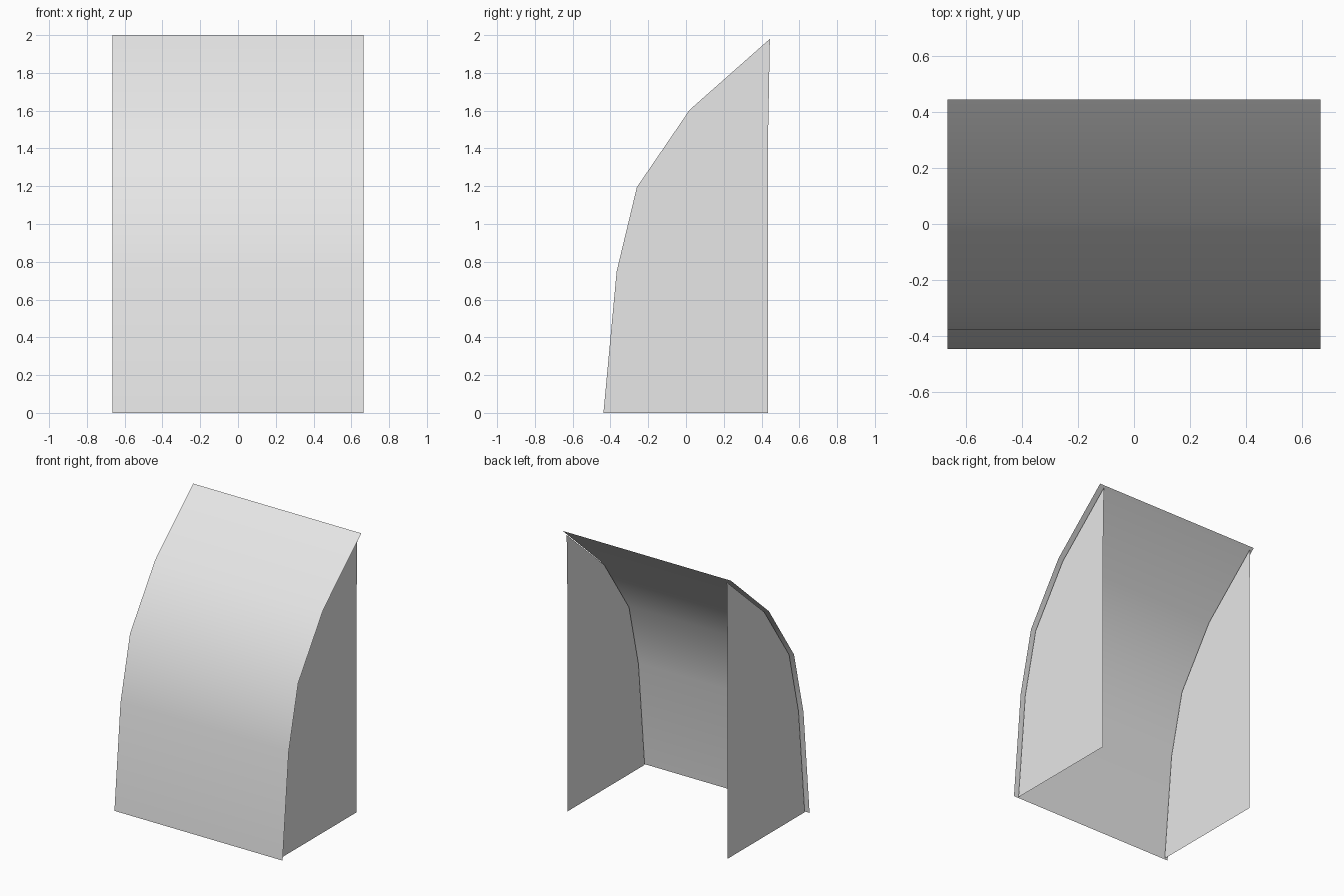
import bpy
import bmesh

cube = bpy.data.objects.get("Cube")
if cube:
    bpy.data.objects.remove(cube, do_unlink=True)

# One plain grey for the whole hood
grey = bpy.data.materials.new("light_grey")
grey.use_nodes = True
colour = (0.8, 0.8, 0.8, 1.0)
grey.diffuse_color = colour
grey.node_tree.nodes["Principled BSDF"].inputs["Base Color"].default_value = colour

HALF_WIDTH = 0.665
PANEL_X = 0.633

# Side outlines as (y, z), from the foot up to the top
COVER = [(-0.446, 0), (-0.377, 0.75), (-0.27, 1.2), (0.013, 1.617), (0.443, 2)]
PANEL = [(-0.437, 0), (-0.367, 0.75), (-0.26, 1.195), (0.02, 1.605), (0.444, 1.98)]
PANEL_BACK = [(0.435, 1.5), (0.435, 0)]


def finish(name, bm):
    mesh = bpy.data.meshes.new(name)
    bm.to_mesh(mesh)
    bm.free()
    mesh.materials.append(grey)
    obj = bpy.data.objects.new(name, mesh)
    bpy.context.collection.objects.link(obj)
    return obj


# Curved front cover: a thin sheet swept across the width, smooth shaded
bm = bmesh.new()
rows = [[bm.verts.new((x, y, z)) for x in (-HALF_WIDTH, HALF_WIDTH)] for y, z in COVER]
for low, high in zip(rows, rows[1:]):
    face = bm.faces.new((low[0], low[1], high[1], high[0]))
    face.smooth = True
finish("front_cover", bm)

# Flat side panels, set slightly inside the cover, facing outwards
for name, side in (("left_panel", 1), ("right_panel", -1)):
    bm = bmesh.new()
    face = bm.faces.new([bm.verts.new((side * PANEL_X, y, z)) for y, z in PANEL + PANEL_BACK])
    face.normal_update()
    if face.normal.x * side < 0:
        face.normal_flip()
    finish(name, bm)
